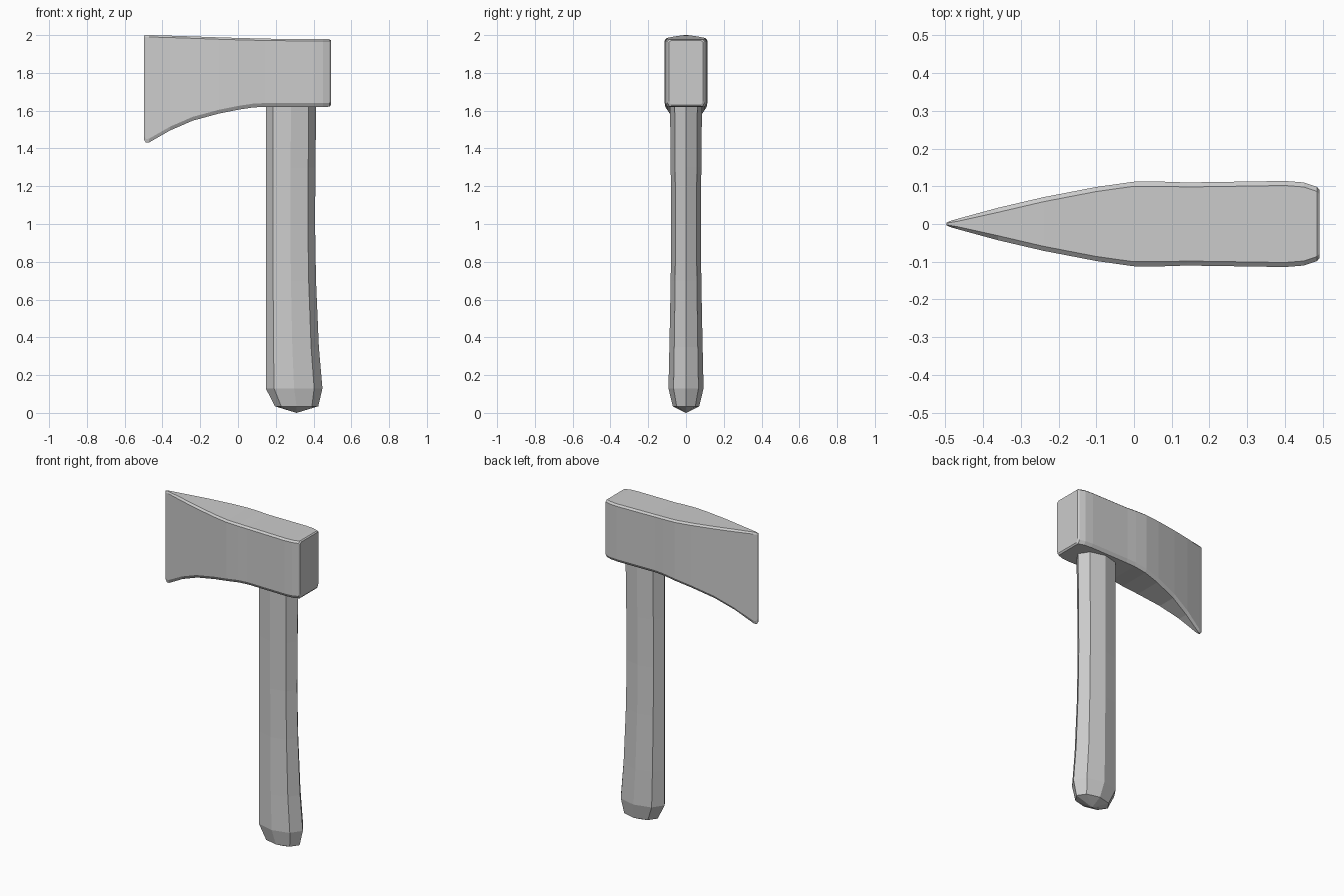
import bpy, bmesh
from math import cos, sin, pi

if "Cube" in bpy.data.objects:
    bpy.data.objects.remove(bpy.data.objects["Cube"])


def loft(name, rings, tip=None):
    """Skin a list of matching rings; close the first end with a tip point if given."""
    bm = bmesh.new()
    vs = [[bm.verts.new(p) for p in r] for r in rings]
    n = len(vs[0])
    for a, b in zip(vs, vs[1:]):
        for i in range(n):
            j = (i + 1) % n
            bm.faces.new((a[i], a[j], b[j], b[i]))
    if tip:
        t = bm.verts.new(tip)
        for i in range(n):
            bm.faces.new((vs[0][i], vs[0][(i + 1) % n], t))
    else:
        bm.faces.new(vs[0])
    bm.faces.new(vs[-1])
    bmesh.ops.recalc_face_normals(bm, faces=bm.faces)
    me = bpy.data.meshes.new(name)
    bm.to_mesh(me)
    bm.free()
    ob = bpy.data.objects.new(name, me)
    bpy.context.collection.objects.link(ob)
    return ob


# axe head: rectangular sections with chamfered corners along x
def head_ring(x, w, zb, zt):
    c = min(0.012, w * 0.5)
    half = [(w - c, zb), (w, zb + 0.02), (w, zt - 0.01), (w - c, zt)]
    return ([(x, y, z) for y, z in half] +
            [(x, -y, z) for y, z in reversed(half)])


# x, half width, bottom, top
head = [(-0.497, 0.003, 1.445, 1.997), (-0.487, 0.008, 1.43, 2.0),
        (-0.47, 0.013, 1.432, 2.0), (-0.36, 0.043, 1.495, 1.997),
        (-0.24, 0.071, 1.547, 1.993), (-0.10, 0.098, 1.585, 1.988),
        (0.0, 0.112, 1.605, 1.985), (0.08, 0.112, 1.617, 1.983),
        (0.14, 0.110, 1.62, 1.981), (0.40, 0.114, 1.62, 1.979),
        (0.45, 0.110, 1.62, 1.979), (0.485, 0.098, 1.621, 1.978),
        (0.492, 0.090, 1.63, 1.972)]
loft("axe_head", [head_ring(*s) for s in head])


# handle: octagonal sections stacked along z, pointed butt
def handle_ring(z, x0, x1, w):
    cx, r = (x0 + x1) / 2, (x1 - x0) / 2
    return [(cx + r * cos(i * pi / 4), w * sin(i * pi / 4), z) for i in range(8)]


# z, front x, back x, half width
handle = [(0.035, 0.195, 0.425, 0.070), (0.13, 0.147, 0.447, 0.093),
          (0.35, 0.147, 0.428, 0.088), (0.70, 0.147, 0.413, 0.081),
          (1.00, 0.147, 0.408, 0.079), (1.30, 0.147, 0.410, 0.081),
          (1.66, 0.147, 0.414, 0.085)]
loft("handle", [handle_ring(*s) for s in handle], tip=(0.31, 0, 0.0))
